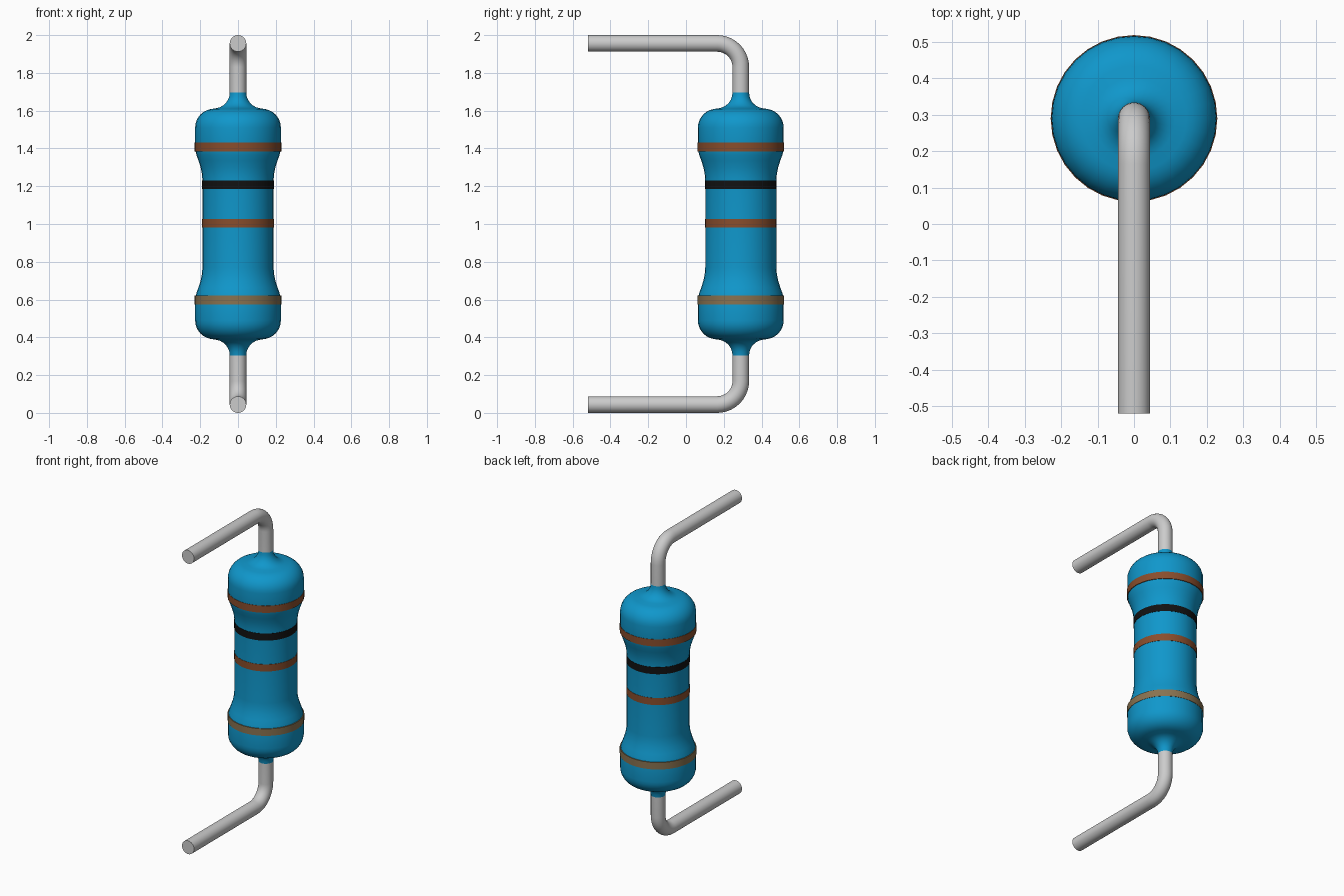
import bpy, bmesh
from math import sin, cos, pi, radians
from mathutils import Vector

cube = bpy.data.objects.get("Cube")
if cube:
    bpy.data.objects.remove(cube, do_unlink=True)

AXIS_Y = 0.29      # body axis
MID_Z = 1.0
SIDES = 32
WIRE_R = 0.044
BEND_R = 0.125


def material(name, rgb):
    mat = bpy.data.materials.new(name)
    mat.use_nodes = True
    mat.diffuse_color = (*rgb, 1)
    mat.node_tree.nodes["Principled BSDF"].inputs["Base Color"].default_value = (*rgb, 1)
    return mat


def lathe(name, profile, mat, closed=False):
    """Spin (radius, z) points around the body axis."""
    bm = bmesh.new()
    rings = []
    for r, z in profile:
        rings.append([bm.verts.new((r * cos(2 * pi * i / SIDES), r * sin(2 * pi * i / SIDES), z))
                      for i in range(SIDES)])
    pairs = list(zip(rings, rings[1:]))
    if closed:
        pairs.append((rings[-1], rings[0]))
    else:
        bm.faces.new(rings[0])
        bm.faces.new(rings[-1])
    for a, b in pairs:
        for i in range(SIDES):
            j = (i + 1) % SIDES
            bm.faces.new((a[i], a[j], b[j], b[i]))
    bmesh.ops.recalc_face_normals(bm, faces=bm.faces)
    mesh = bpy.data.meshes.new(name)
    bm.to_mesh(mesh)
    bm.free()
    mesh.materials.append(mat)
    obj = bpy.data.objects.new(name, mesh)
    obj.location = (0, AXIS_Y, MID_Z)
    bpy.context.collection.objects.link(obj)
    smooth(obj)
    return obj


def smooth(obj):
    bpy.ops.object.select_all(action='DESELECT')
    obj.select_set(True)
    bpy.context.view_layer.objects.active = obj
    bpy.ops.object.shade_smooth_by_angle(angle=radians(40))


def arc(cx, cz, r, start, end, steps):
    """Points of an arc, angles in degrees."""
    angles = [radians(start + (end - start) * k / steps) for k in range(steps + 1)]
    return [(cx + r * cos(a), cz + r * sin(a)) for a in angles]


blue = material("body_blue", (0.005, 0.31, 0.6))
brown = material("band_brown", (0.25, 0.075, 0.025))
black = material("band_black", (0.006, 0.006, 0.006))
tan = material("band_tan", (0.25, 0.17, 0.08))

# Coated body: waist, flared end cap, rounded shoulder and neck fillet
half = [(0.188, 0.23), (0.191, 0.265), (0.198, 0.3), (0.209, 0.335),
        (0.22, 0.365), (0.227, 0.395)]
half += arc(0.127, 0.51, 0.1, 0, 80, 7)
half += arc(0.127, 0.695, 0.083, 260, 180, 6)
profile = [(r, -z) for r, z in reversed(half)] + half
lathe("resistor_body", profile, blue)

# Colour bands
for name, z, r, mat in (("top_band", 0.408, 0.229, brown),
                        ("upper_band", 0.207, 0.19, black),
                        ("middle_band", 0.004, 0.19, brown),
                        ("bottom_band", -0.402, 0.229, tan)):
    h = 0.023
    lathe(name, [(r - 0.03, z - h), (r, z - h), (r, z + h), (r - 0.03, z + h)], mat, closed=True)


# Bent wire leads
def lead(name, side):
    z_end = 1 - WIRE_R
    path = [(AXIS_Y, 0.66)]
    path += arc(AXIS_Y - BEND_R, z_end - BEND_R, BEND_R, 0, 90, 10)
    path += [(-0.52, z_end)]
    bm = bmesh.new()
    rings = []
    pts = [Vector((0, y, z)) for y, z in path]
    across = Vector((1, 0, 0))
    for k, p in enumerate(pts):
        tangent = (pts[min(k + 1, len(pts) - 1)] - pts[max(k - 1, 0)]).normalized()
        if k == 1:
            tangent = Vector((0, 0, 1))
        elif k >= len(pts) - 2:
            tangent = Vector((0, -1, 0))
        out = across.cross(tangent)
        ring = []
        for i in range(SIDES):
            a = 2 * pi * i / SIDES
            v = p + WIRE_R * (cos(a) * across + sin(a) * out)
            ring.append(bm.verts.new((v.x, v.y, MID_Z + side * v.z)))
        rings.append(ring)
    for a, b in zip(rings, rings[1:]):
        for i in range(SIDES):
            j = (i + 1) % SIDES
            bm.faces.new((a[i], a[j], b[j], b[i]))
    bm.faces.new(rings[0])
    bm.faces.new(rings[-1])
    bmesh.ops.recalc_face_normals(bm, faces=bm.faces)
    mesh = bpy.data.meshes.new(name)
    bm.to_mesh(mesh)
    bm.free()
    obj = bpy.data.objects.new(name, mesh)
    bpy.context.collection.objects.link(obj)
    smooth(obj)


lead("top_lead", 1)
lead("bottom_lead", -1)
